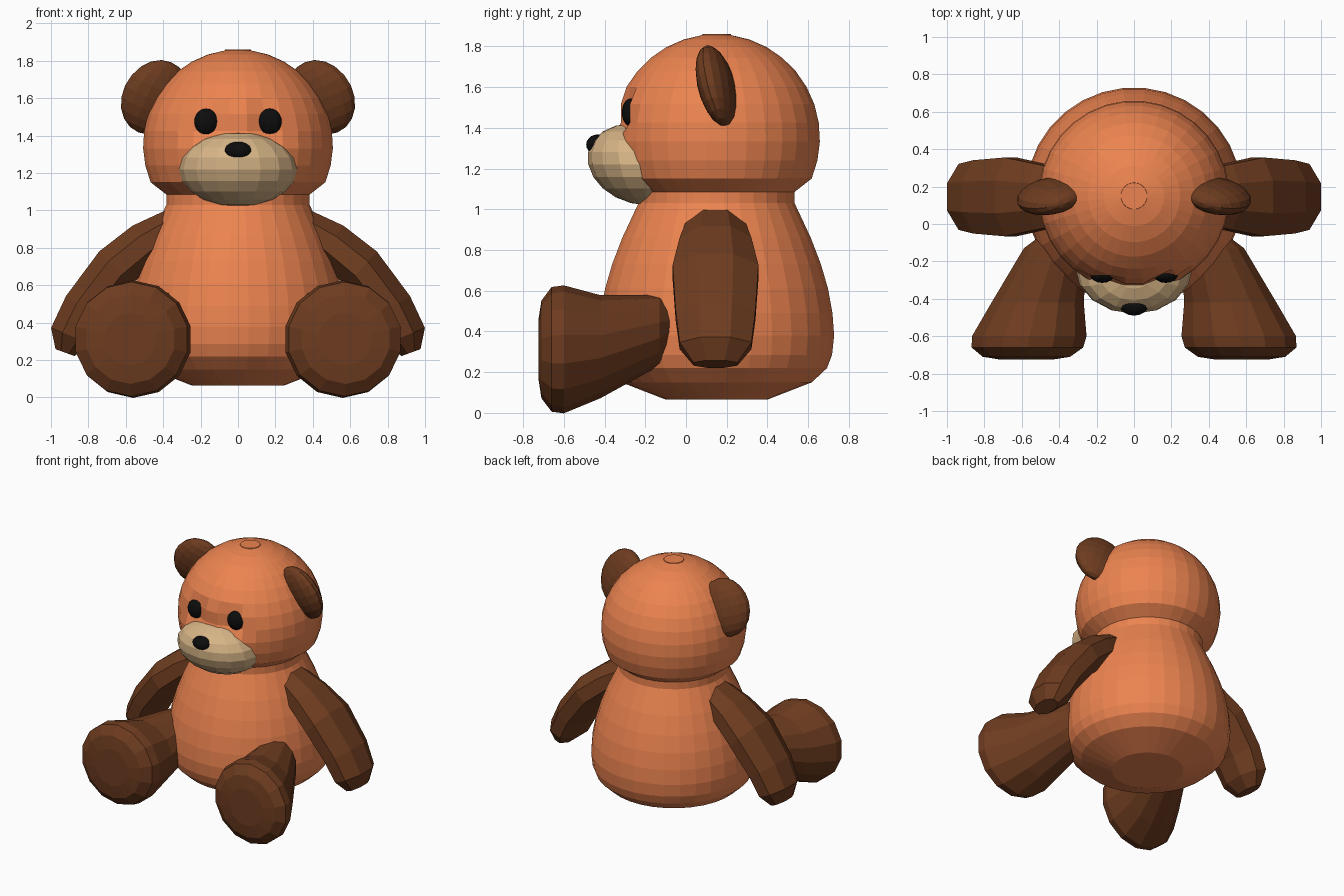
import bpy, bmesh
from math import sin, cos, pi, radians
from mathutils import Vector, Matrix

if "Cube" in bpy.data.objects:
    bpy.data.objects.remove(bpy.data.objects["Cube"])


def material(name, rgb):
    m = bpy.data.materials.new(name)
    m.diffuse_color = (*rgb, 1)
    m.use_nodes = True
    m.node_tree.nodes["Principled BSDF"].inputs["Base Color"].default_value = m.diffuse_color
    return m


ORANGE = material("orange_fur", (0.84, 0.23, 0.08))
BROWN = material("brown_fur", (0.155, 0.045, 0.014))
TAN = material("tan_fur", (0.68, 0.46, 0.24))
BLACK = material("black", (0.004, 0.004, 0.004))


def finish(name, bm, mat):
    bmesh.ops.recalc_face_normals(bm, faces=bm.faces[:])
    me = bpy.data.meshes.new(name)
    bm.to_mesh(me)
    bm.free()
    me.materials.append(mat)
    ob = bpy.data.objects.new(name, me)
    bpy.context.collection.objects.link(ob)
    return ob


def loft(name, rings, mat, adjust=None):
    """Skin a list of rings of points and cap both ends."""
    bm = bmesh.new()
    rows = [[bm.verts.new(p) for p in ring] for ring in rings]
    n = len(rows[0])
    for a, b in zip(rows, rows[1:]):
        for i in range(n):
            j = (i + 1) % n
            bm.faces.new((a[i], a[j], b[j], b[i]))
    bm.faces.new(rows[0])
    bm.faces.new(rows[-1])
    if adjust:
        for v in bm.verts:
            adjust(v.co)
    return finish(name, bm, mat)


def ring(c, u, v, n):
    """Polygon around c whose half-axes are the vectors u and v."""
    c, u, v = Vector(c), Vector(u), Vector(v)
    return [c + u * cos(2 * pi * (i + .5) / n) + v * sin(2 * pi * (i + .5) / n)
            for i in range(n)]


def lathe(name, profile, mat, adjust=None):
    return loft(name, [ring((0, .15, z), (r, 0, 0), (0, r, 0), 32)
                       for r, z in profile], mat, adjust)


def ellipsoid(name, centre, radii, mat, axes=Matrix.Identity(3), seg=16, rows=10):
    bm = bmesh.new()
    bmesh.ops.create_uvsphere(bm, u_segments=seg, v_segments=rows, radius=1)
    for v in bm.verts:
        p = Vector(a * b for a, b in zip(v.co, radii))
        v.co = axes @ p + Vector(centre)
    return finish(name, bm, mat)


# Body
lathe("body", [(.25, .065), (.47, .15), (.545, .22), (.57, .285), (.58, .38),
               (.572, .49), (.55, .61), (.515, .73), (.465, .86), (.385, 1.03)], ORANGE)


# Head with short neck and shallow eye sockets
def sockets(p):
    if p.y < 0 and 1.36 < p.z < 1.58:
        p.y = max(p.y, -.275 if .08 < abs(p.x) < .25 else -.32)


lathe("head", [(.385, 1.03), (.385, 1.085)] +
      [(.51 * cos(radians(a)), 1.35 + .51 * sin(radians(a)))
       for a in [-23 + 10.5 * k for k in range(11)]] + [(.07, 1.86)], ORANGE, sockets)

# Muzzle leaning forward at the top, and nose
lean = Matrix(((1, 0, 0), (0, 1, -.2), (0, 0, 1)))
ellipsoid("muzzle", (0, -.23, 1.22), (.315, .25, .2), TAN, lean)
ellipsoid("nose", (0, -.435, 1.317), (.075, .055, .05), BLACK)

for side, s in (("left", 1), ("right", -1)):
    flip = Matrix.Diagonal((s, 1, 1))

    # Eye
    ellipsoid(side + "_eye", (s * .17, -.27, 1.475), (.065, .045, .07), BLACK)

    # Ear: flattened, tilted ellipsoid
    t = Vector((-.42, -.17, .89)).normalized()
    r = Vector((.3, .95, .1)).cross(t).normalized()
    n = t.cross(r)
    axes = flip @ Matrix((r, n, t)).transposed()
    ellipsoid(side + "_ear", (s * .445, .15, 1.605), (.18, .085, .21), BROWN, axes)

    # Arm: (x, z, slope angle of outward normal, half thickness, half width)
    arm = [(.33, .93, 60, .09, .14), (.50, .82, 57, .12, .18), (.66, .69, 48, .125, .215),
           (.82, .48, 32, .12, .20), (.895, .33, 22, .115, .18), (.925, .24, 20, .055, .11)]
    loft(side + "_arm",
         [[flip @ p for p in ring((x, .145, z),
                                  Vector((cos(radians(a)), 0, sin(radians(a)))) * h * 1.06,
                                  (0, w * 1.06, 0), 8)]
          for x, z, a, h, w in arm], BROWN)

    # Leg: (x, y, z, radius), flaring to a round foot
    leg = [(.41, -.07, .43, .10), (.42, -.13, .405, .17), (.515, -.42, .325, .248),
           (.56, -.60, .312, .308), (.57, -.66, .312, .30), (.575, -.71, .312, .235),
           (.575, -.725, .312, .14)]
    loft(side + "_leg",
         [[flip @ p for p in ring((x, y, z), (q * 1.02, 0, 0), (0, 0, q * 1.02), 14)]
          for x, y, z, q in leg], BROWN)
